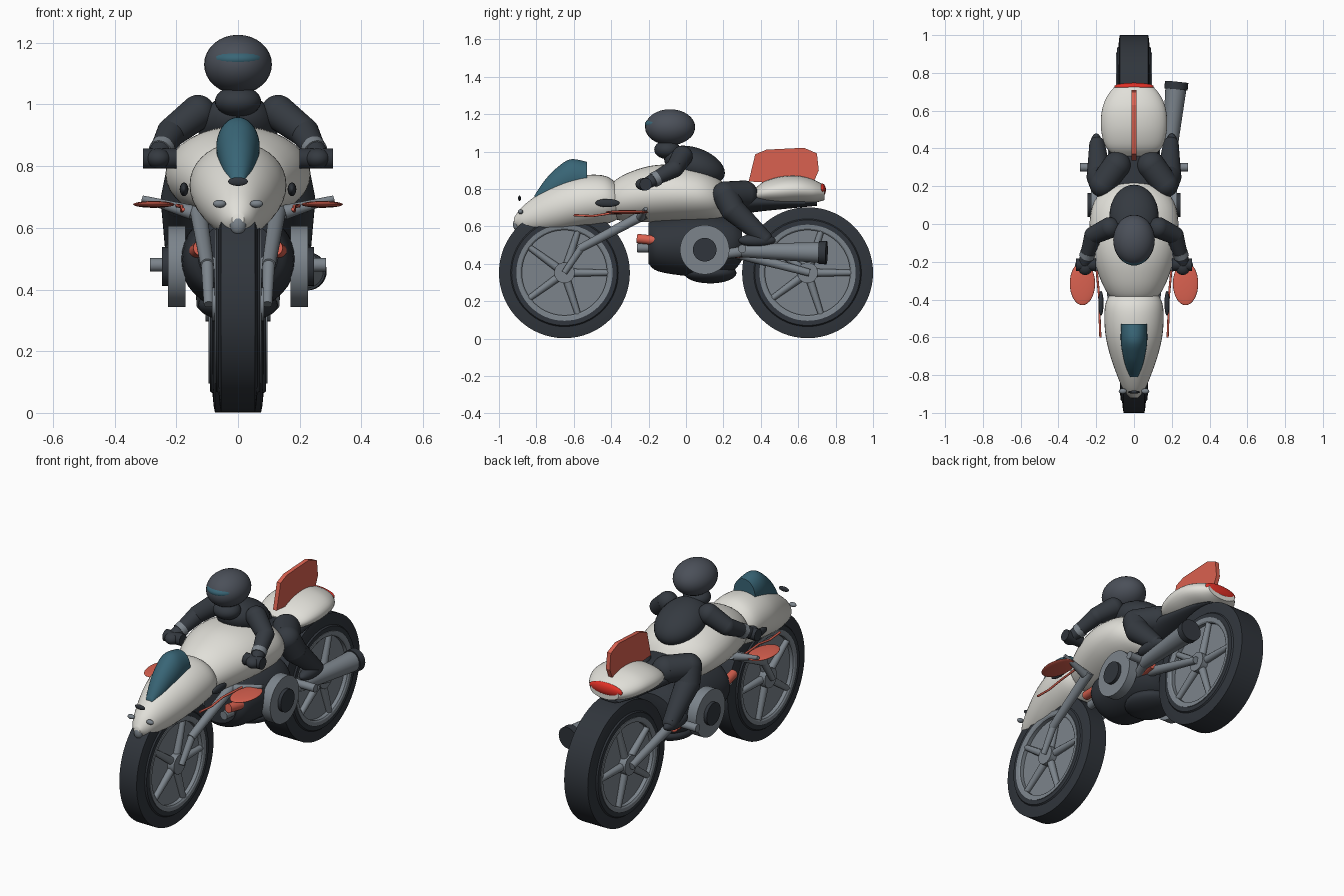
import bpy, math
from math import sin, cos, pi
from mathutils import Vector


def mat(name, r, g, b):
    m = bpy.data.materials.new(name)
    m.diffuse_color = (r, g, b, 1)
    return m


DARK = mat("dark", 0.03, 0.036, 0.045)
SUIT = mat("suit", 0.035, 0.042, 0.052)
BODY = mat("white_body", 0.75, 0.74, 0.69)
TEAL = mat("teal_glass", 0.04, 0.13, 0.18)
RED = mat("red", 0.7, 0.12, 0.08)
LAMP = mat("lamp_red", 0.75, 0.03, 0.02)
METAL = mat("metal", 0.2, 0.23, 0.26)
HELM = mat("helmet", 0.07, 0.08, 0.1)


def finish(ob, name, m, angle=40):
    ob.name = name
    ob.data.materials.append(m)
    bpy.ops.object.select_all(action='DESELECT')
    ob.select_set(True)
    bpy.context.view_layer.objects.active = ob
    bpy.ops.object.shade_smooth_by_angle(angle=math.radians(angle))
    return ob


def mesh(name, verts, faces, m, angle=40):
    me = bpy.data.meshes.new(name)
    me.from_pydata(verts, [], faces)
    me.update()
    ob = bpy.data.objects.new(name, me)
    bpy.context.collection.objects.link(ob)
    return finish(ob, name, m, angle)


def ball(name, c, r, m, rot=(0, 0, 0)):
    bpy.ops.mesh.primitive_uv_sphere_add(segments=32, ring_count=16, location=c, rotation=rot)
    ob = bpy.context.object
    ob.scale = r
    return finish(ob, name, m)


def tube(name, a, b, r1, r2, m, n=28):
    a, b = Vector(a), Vector(b)
    bpy.ops.mesh.primitive_cone_add(vertices=n, radius1=r1, radius2=r2, depth=(b - a).length, location=(a + b) / 2)
    ob = bpy.context.object
    ob.rotation_euler = (b - a).to_track_quat('Z', 'Y').to_euler()
    return finish(ob, name, m)


def lathe(name, prof, c, m, n=64):
    # closed (radius, x) profile revolved around the x axis
    k = len(prof)
    vs = [(c[0] + x, c[1] + r * cos(2 * pi * i / n), c[2] + r * sin(2 * pi * i / n)) for i in range(n) for r, x in prof]
    fs = [(i * k + j, i * k + (j + 1) % k, (i + 1) % n * k + (j + 1) % k, (i + 1) % n * k + j)
          for i in range(n) for j in range(k)]
    return mesh(name, vs, fs, m, 30)


def loft(name, secs, m, n=36, sub=5):
    # elliptical sections (y, z bottom, z top, half width), smoothly interpolated
    def cr(p0, p1, p2, p3, t):
        return [0.5 * (2 * b + (c - a) * t + (2 * a - 5 * b + 4 * c - d) * t * t + (3 * b - a - 3 * c + d) * t ** 3)
                for a, b, c, d in zip(p0, p1, p2, p3)]
    s = [secs[0]] + secs + [secs[-1]]
    rings = [cr(*s[i:i + 4], t / sub) for i in range(len(s) - 3) for t in range(sub)] + [secs[-1]]
    vs = [(w * cos(2 * pi * j / n), y, (zb + zt) / 2 + (zt - zb) / 2 * sin(2 * pi * j / n))
          for y, zb, zt, w in rings for j in range(n)]
    fs = [(i * n + j, i * n + (j + 1) % n, (i + 1) * n + (j + 1) % n, (i + 1) * n + j)
          for i in range(len(rings) - 1) for j in range(n)]
    fs += [tuple(range(n))[::-1], tuple(range(len(vs) - n, len(vs)))]
    return mesh(name, vs, fs, m)


# wheels
for tag, y, w in (("front", -0.65, 0.055), ("rear", 0.65, 0.075)):
    c = (0, y, 0.352)
    half = [(0.255, w - 0.03), (0.255, w + 0.016), (0.282, w + 0.016), (0.288, w + 0.008), (0.33, w + 0.004), (0.35, w)]
    lathe(tag + "_tyre", half + [(r, -x) for r, x in half[::-1]], c, DARK)
    rim = [(0.228, w - 0.03), (0.228, w + 0.012), (0.236, w + 0.018), (0.257, w + 0.02)]
    lathe(tag + "_rim", rim + [(r, -x) for r, x in rim[::-1]], c, METAL)
    tube(tag + "_disc", (-w + 0.01, y, 0.352), (w - 0.01, y, 0.352), 0.232, 0.232, METAL, 48)
    tube(tag + "_hub", (-w - 0.03, y, 0.352), (w + 0.03, y, 0.352), 0.055, 0.055, METAL, 32)
    for s in (1, -1):
        for k in range(5):
            a = k * 2 * pi / 5
            tube(tag + "_spoke", (s * w, y + 0.04 * cos(a), 0.352 + 0.04 * sin(a)),
                 (s * w, y + 0.235 * cos(a), 0.352 + 0.235 * sin(a)), 0.022, 0.016, METAL, 12)

# fairings
loft("nose_fairing", [(-0.92, 0.61, 0.645, 0.02), (-0.88, 0.575, 0.70, 0.055), (-0.8, 0.565, 0.765, 0.09),
                      (-0.7, 0.57, 0.825, 0.125), (-0.6, 0.585, 0.862, 0.149), (-0.5, 0.6, 0.876, 0.157),
                      (-0.42, 0.615, 0.865, 0.15), (-0.36, 0.64, 0.82, 0.12)], BODY)
loft("tank_body", [(-0.41, 0.68, 0.80, 0.08), (-0.38, 0.64, 0.845, 0.13), (-0.3, 0.625, 0.89, 0.175),
                   (-0.18, 0.622, 0.925, 0.215), (-0.05, 0.622, 0.928, 0.235), (0.08, 0.625, 0.905, 0.225),
                   (0.17, 0.635, 0.86, 0.175), (0.22, 0.67, 0.80, 0.09)], BODY)
loft("windscreen", [(-0.81, 0.74, 0.765, 0.02), (-0.76, 0.72, 0.84, 0.042), (-0.7, 0.74, 0.905, 0.058),
                    (-0.62, 0.76, 0.958, 0.07), (-0.53, 0.78, 0.945, 0.068)], TEAL)
loft("tail_cowl", [(0.36, 0.735, 0.79, 0.10), (0.41, 0.722, 0.835, 0.15), (0.5, 0.715, 0.865, 0.174),
                   (0.6, 0.72, 0.87, 0.17), (0.68, 0.725, 0.85, 0.14), (0.74, 0.74, 0.82, 0.09)], BODY)
loft("seat", [(0.1, 0.66, 0.82, 0.13), (0.25, 0.66, 0.80, 0.14), (0.4, 0.68, 0.78, 0.13),
              (0.6, 0.70, 0.75, 0.1), (0.7, 0.71, 0.73, 0.06)], DARK)

# tail fin
fin = [(0.335, 0.84), (0.37, 0.985), (0.43, 1.01), (0.63, 1.02), (0.70, 0.99), (0.71, 0.9), (0.68, 0.83), (0.5, 0.83)]
n = len(fin)
mesh("tail_fin", [(x, y, z) for x in (-0.012, 0.012) for y, z in fin],
     [tuple(range(n))[::-1], tuple(range(n, 2 * n))] + [(i, (i + 1) % n, n + (i + 1) % n, n + i) for i in range(n)], RED, 20)
ball("tail_lamp", (0, 0.728, 0.795), (0.105, 0.02, 0.034), LAMP)

# nose details
ball("nose_intake", (0, -0.89, 0.75), (0.032, 0.008, 0.014), DARK)
ball("nose_tip", (0, -0.905, 0.61), (0.026, 0.02, 0.032), METAL)

# engine
loft("engine", [(-0.2, 0.40, 0.62, 0.13), (-0.15, 0.36, 0.64, 0.17), (0, 0.335, 0.66, 0.185),
                (0.15, 0.33, 0.66, 0.185), (0.25, 0.36, 0.64, 0.16), (0.3, 0.42, 0.6, 0.12)], DARK)
ball("sump", (0, 0.13, 0.35), (0.13, 0.14, 0.055), DARK)

# exhaust on the right side
tube("exhaust_can", (0.18, 0.30, 0.47), (0.222, 0.72, 0.46), 0.035, 0.056, METAL)
tube("exhaust_cap", (0.222, 0.712, 0.46), (0.226, 0.752, 0.459), 0.062, 0.062, DARK)
tube("exhaust_pipe", (0.14, 0.2, 0.45), (0.185, 0.33, 0.47), 0.025, 0.03, METAL)

# rider
ball("helmet", (0, -0.085, 1.13), (0.11, 0.134, 0.096), HELM)
ball("visor", (0, -0.118, 1.147), (0.093, 0.102, 0.042), TEAL)
ball("neck", (0, -0.1, 1.01), (0.075, 0.07, 0.05), SUIT)
ball("torso", (0, 0.045, 0.925), (0.13, 0.17, 0.095), SUIT, (-0.35, 0, 0))

for s in (1, -1):
    def P(x, y, z):
        return (s * x, y, z)
    # limbs as tapered tubes with ball joints
    arm = [(0.13, -0.02, 0.975, 0.056), (0.215, -0.06, 0.91, 0.048), (0.26, -0.2, 0.835, 0.032)]
    leg = [(0.09, 0.31, 0.77, 0.075), (0.165, 0.21, 0.77, 0.07), (0.185, 0.25, 0.69, 0.066), (0.195, 0.42, 0.535, 0.042)]
    for nm, path in (("arm", arm), ("leg", leg)):
        for a in path:
            ball(nm + "_joint", P(*a[:3]), (a[3],) * 3, SUIT)
        for a, b in zip(path, path[1:]):
            tube(nm + "_segment", P(*a[:3]), P(*b[:3]), a[3], b[3], SUIT)
    tube("cuff", P(0.243, -0.15, 0.86), P(0.252, -0.175, 0.847), 0.041, 0.04, METAL)
    ball("glove", P(0.258, -0.225, 0.825), (0.04, 0.045, 0.033), SUIT)
    ball("boot", P(0.2, 0.38, 0.525), (0.038, 0.1, 0.035), SUIT)
    # handlebar, wing and strut, fork
    tube("grip", P(0.2, -0.215, 0.825), P(0.308, -0.215, 0.825), 0.033, 0.033, DARK)
    ball("side_wing", P(0.273, -0.315, 0.676), (0.067, 0.115, 0.011), RED)
    tube("wing_strut", P(0.15, -0.24, 0.65), P(0.31, -0.215, 0.695), 0.024, 0.01, METAL)
    tube("fork", P(0.1, -0.57, 0.48), P(0.13, -0.22, 0.665), 0.022, 0.028, METAL)
    tube("fork_lower", P(0.095, -0.65, 0.352), P(0.1, -0.56, 0.485), 0.016, 0.02, METAL)
    ball("side_intake", P(0.175, -0.42, 0.725), (0.014, 0.065, 0.022), DARK)
    ball("headlamp", P(0.06, -0.885, 0.678), (0.021, 0.014, 0.013), METAL)
    pts = [(0.178, -0.6, 0.66), (0.182, -0.5, 0.655), (0.183, -0.4, 0.67), (0.2, -0.22, 0.672)]
    for a, b in zip(pts, pts[1:]):
        tube("side_stripe", P(*a), P(*b), 0.006, 0.006, RED, 10)
    # engine covers and pipes
    tube("clutch_cover", P(0.17, 0.1, 0.475), P(0.227, 0.1, 0.475), 0.132, 0.132, METAL, 48)
    tube("clutch_cap", P(0.22, 0.1, 0.475), P(0.246, 0.1, 0.475), 0.063, 0.063, DARK, 36)
    tube("footpeg", P(0.15, 0.3, 0.48), P(0.285, 0.3, 0.48), 0.022, 0.022, METAL)
    tube("header_pipe", P(0.12, -0.26, 0.535), P(0.14, -0.12, 0.52), 0.025, 0.025, RED)
    tube("header_stub", P(0.09, -0.26, 0.485), P(0.1, -0.15, 0.485), 0.024, 0.024, METAL)
    tube("rear_pipe", P(0.14, 0.22, 0.455), P(0.15, 0.33, 0.46), 0.026, 0.026, RED)
    tube("swingarm", P(0.11, 0.25, 0.46), P(0.115, 0.66, 0.352), 0.028, 0.02, METAL)
